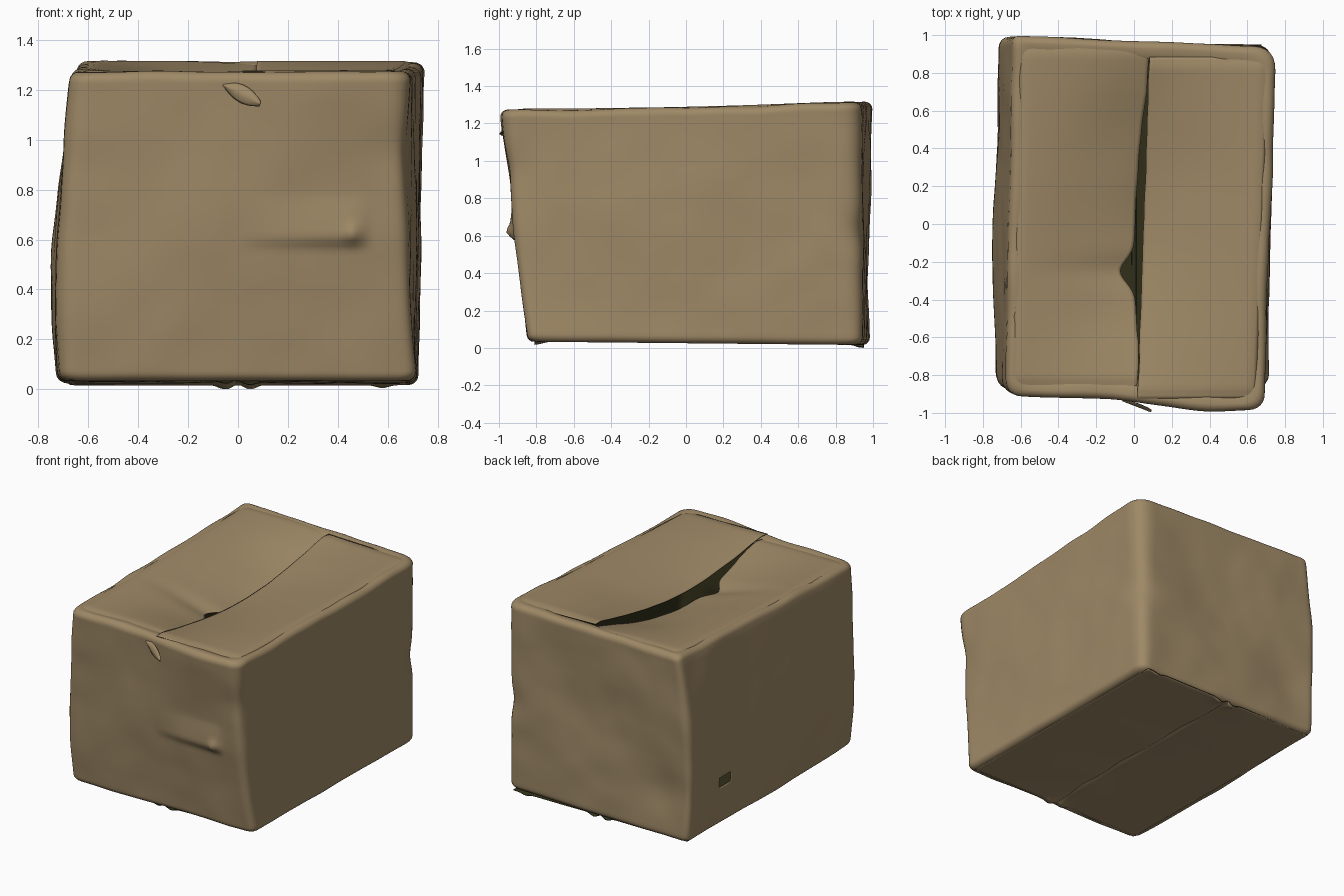
import bpy, bmesh, math
from mathutils import Vector, noise

if "Cube" in bpy.data.objects:
    bpy.data.objects.remove(bpy.data.objects["Cube"])


def material(name, rgb):
    m = bpy.data.materials.new(name)
    m.diffuse_color = (*rgb, 1)
    m.use_nodes = True
    m.node_tree.nodes["Principled BSDF"].inputs["Base Color"].default_value = m.diffuse_color
    return m


CARD = material("brown cardboard", (0.345, 0.25, 0.134))
DARK = material("dark inside", (0.03, 0.027, 0.009))


def finish(name, bm, thickness=0.004):
    """Turn a bmesh sheet into smooth card with a dark inner side."""
    me = bpy.data.meshes.new(name)
    bm.to_mesh(me)
    bm.free()
    ob = bpy.data.objects.new(name, me)
    bpy.context.collection.objects.link(ob)
    me.materials.append(CARD)
    me.materials.append(DARK)
    s = ob.modifiers.new("card thickness", 'SOLIDIFY')
    s.thickness, s.offset = thickness, -1
    s.material_offset = s.material_offset_rim = 1
    bpy.context.view_layer.objects.active = ob
    ob.select_set(True)
    bpy.ops.object.shade_smooth_by_angle(angle=math.radians(50))
    ob.select_set(False)
    return ob


def sheet(name, fn, nu, nv, flip=False):
    """Grid surface from fn(u, v)."""
    bm = bmesh.new()
    g = [[bm.verts.new(fn(i / nu, j / nv)) for j in range(nv + 1)] for i in range(nu + 1)]
    for i in range(nu):
        for j in range(nv):
            q = (g[i][j], g[i + 1][j], g[i + 1][j + 1], g[i][j + 1])
            bm.faces.new(q[::-1] if flip else q)
    return finish(name, bm)


def gauss(d, r):
    return math.exp(-(d / r) ** 2)


def z_bottom(y):
    return 0.034 - 0.010 * (y + 0.9)


def z_top(y):
    return 1.283 + 0.008 * (y + 0.9) + 0.008 * (y + 0.9) ** 2


# ---- body: stacked rounded rings, corners front-left, front-right, back-right, back-left
# each corner: bottom, middle and top (x, y), then bottom and top radius
CORNERS = [((-0.715, -0.84), (-0.715, -0.875), (-0.67, -0.90), 0.07, 0.08),
           ((0.71, -0.845), (0.675, -0.925), (0.675, -0.965), 0.05, 0.07),
           ((0.725, 0.945), (0.735, 0.945), (0.755, 0.935), 0.08, 0.13),
           ((-0.70, 0.985), (-0.71, 0.98), (-0.645, 1.0), 0.05, 0.05)]
SIGNS = [(1, 1), (-1, 1), (-1, -1), (1, -1)]
ARC, SIDE = 6, 70


def ring(t, inset):
    """Rounded outline at height fraction t, shrunk by inset."""
    w = (2 * (t - 0.5) * (t - 1), 4 * t * (1 - t), 2 * t * (t - 0.5))
    cs = []
    for (b, m, p, rb, rt), s in zip(CORNERS, SIGNS):
        cs.append((Vector([w[0] * b[k] + w[1] * m[k] + w[2] * p[k] + s[k] * inset
                           for k in (0, 1)]), rb + (rt - rb) * t))
    pts = []
    for k in range(4):
        c, r = cs[k]
        prev, (nxt, rn) = cs[k - 1][0], cs[(k + 1) % 4]
        a = c + (prev - c).normalized() * r
        b = c + (nxt - c).normalized() * r
        for i in range(ARC):
            u = i / ARC
            pts.append(a * (1 - u) ** 2 + c * 2 * u * (1 - u) + b * u * u)
        e = nxt + (c - nxt).normalized() * rn
        pts += [b.lerp(e, i / SIDE) for i in range(SIDE)]
    return pts


# soft dents: centre, radius, push outwards
DENTS = [((0.15, 0.98, 0.8), 0.28, -0.02), ((-0.5, 0.98, 0.35), 0.16, -0.025),
         ((-0.3, 0.98, 1.05), 0.20, 0.012), ((0.72, 0.93, 0.62), 0.10, -0.02),
         ((-0.72, -0.1, 0.45), 0.5, 0.03), ((0.71, -0.2, 0.7), 0.55, 0.022),
         ((-0.25, -0.88, 0.5), 0.3, 0.01), ((0.46, -0.91, 0.625), 0.03, 0.02),
         ((0.55, -0.9, 0.35), 0.2, -0.012), ((0.40, -0.95, 1.24), 0.28, 0.035),
         ((0.66, -0.93, 0.95), 0.12, -0.012)]


def dent(p):
    d = 0.012 * noise.noise(p * 1.9) + 0.005 * noise.noise(p * 5)
    for c, r, a in DENTS:
        d += a * gauss((p - Vector(c)).length, r)
    # pinched ledge on the front
    if p.y < -0.7 and 0 < p.x < 0.53:
        across = p.x / 0.46 if p.x < 0.46 else (0.53 - p.x) / 0.07
        h = p.z - 0.605
        ramp = max(0, 1 - h / 0.17) if h > 0 else max(0, 1 + h / 0.04)
        d += 0.03 * across ** 0.7 * ramp
    return d


R = 0.04
levels = [(0, 0.13, 0.02), (0, 0.08, 0.008)]                       # fraction, inset, z shift
levels += [(0, R * (1 - math.sin(a)), R * (1 - math.cos(a)))
           for a in [i * math.pi / 10 for i in range(6)]]
levels += [(i / 56, 0, R * (1 - 2 * i / 56)) for i in range(1, 56)]
levels += [(1, R * (1 - math.cos(a)), R * (math.sin(a) - 1) - 0.01)
           for a in [i * math.pi / 10 for i in range(6)]]
levels += [(1, 0.08, -0.018), (1, 0.13, -0.045)]

bm = bmesh.new()
rows = []
for t, inset, dz in levels:
    pts = ring(t, inset)
    row = []
    for i, p in enumerate(pts):
        tan = (pts[(i + 1) % len(pts)] - pts[i - 1]).normalized()
        z = z_bottom(p.y) * (1 - t) + z_top(p.y) * t + dz
        z += t ** 8 * 0.008 * noise.noise(Vector((p.x * 4, p.y * 4, 9)))
        d = dent(Vector((p.x, p.y, z)))
        row.append(bm.verts.new((p.x + tan.y * d, p.y - tan.x * d, z)))
    rows.append(row)
n = len(rows[0])
for lo, hi in zip(rows, rows[1:]):
    for i in range(n):
        j = (i + 1) % n
        bm.faces.new((lo[i], lo[j], hi[j], hi[i]))
# small worn hole in the left wall
hole = [f for f in bm.faces if f.calc_center_median().x < -0.6 and
        ((f.calc_center_median().y - 0.6) / 0.065) ** 2 +
        ((f.calc_center_median().z - 0.33) / 0.035) ** 2 < 1]
bmesh.ops.delete(bm, geom=hole, context='FACES')
finish("box_walls", bm)


# ---- top flaps, sagging towards an open seam
def seam_x(y):
    return 0.03 + 0.045 * (y + 0.6) / 1.3 + 0.004 * noise.noise(Vector((0, y * 6, 0)))


def gap(y):
    g = 0.004 + 0.04 * max(0, 1 - ((y - 0.04) / 0.66) ** 2) ** 0.8
    return g + 0.075 * gauss(y + 0.25, 0.07) ** 0.7


def top_flap(side):
    x0, x1, y0, y1, sag = ((-0.645, -0.605, -0.87, 0.95, 0.165) if side < 0 else
                           (0.645, 0.715, -0.925, 0.885, 0.11))

    def fn(u, v):
        y = y0 + (y1 - y0) * v
        inner = seam_x(y) - (gap(y) if side < 0 else 0)
        x = (x0 + (x1 - x0) * v) * (1 - u) + inner * u
        z = z_top(y) - 0.004 - sag * u ** 1.35 * math.sin(math.pi * v) ** 1.1
        if side > 0:
            z += 0.008 * u
        z += 0.012 * u * noise.noise(Vector((x * 2.5, y * 2.5, side)))
        # outer edge and ends bent down into the rim
        z -= 0.014 * (gauss(v, 0.02) + gauss(v - 1, 0.02)) + 0.012 * gauss(u, 0.04)
        return (x, y, z)
    return fn


sheet("top_flap_left", top_flap(-1), 34, 100)
sheet("top_flap_right", top_flap(1), 34, 100, flip=True)


# ---- bottom flaps, overlapping slightly at the seam
def bottom_flap(side):
    def fn(u, v):
        y = -0.81 + 1.76 * v
        x = side * 0.675 * (1 - u) - side * 0.012 * u
        z = z_bottom(y) + 0.001 + 0.02 * u ** 2 * math.sin(math.pi * v)
        z += 0.012 * gauss(u - 1, 0.04) * (1 if side < 0 else 0.5)
        # torn scraps hanging at the ends
        z -= 0.02 * gauss(u - 0.91, 0.05) * (gauss(v - 1, 0.03) + 0.7 * gauss(v, 0.03))
        if side > 0:
            z -= 0.012 * gauss(u - 0.14, 0.05) * gauss(v - 1, 0.03)
        z += 0.008 * u * noise.noise(Vector((x * 3, y * 3, 5 + side)))
        return (x, y, max(0, z))
    return fn


sheet("bottom_flap_left", bottom_flap(-1), 40, 60, flip=True)
sheet("bottom_flap_right", bottom_flap(1), 40, 60)


# ---- curled paper tear near the top of the front
def tear(u, v):
    w = 0.034 * math.sin(math.pi * (0.05 + 0.85 * v))
    x = -0.06 + 0.15 * v + w * 0.6 * (u - 0.5)
    z = 1.22 - 0.075 * v ** 1.1 + 2 * w * (u - 0.5)
    y = -0.925 - 0.058 * v - 0.014 * math.sin(math.pi * u)
    return (x, y, z)


sheet("front_tear", tear, 8, 14, flip=True)
